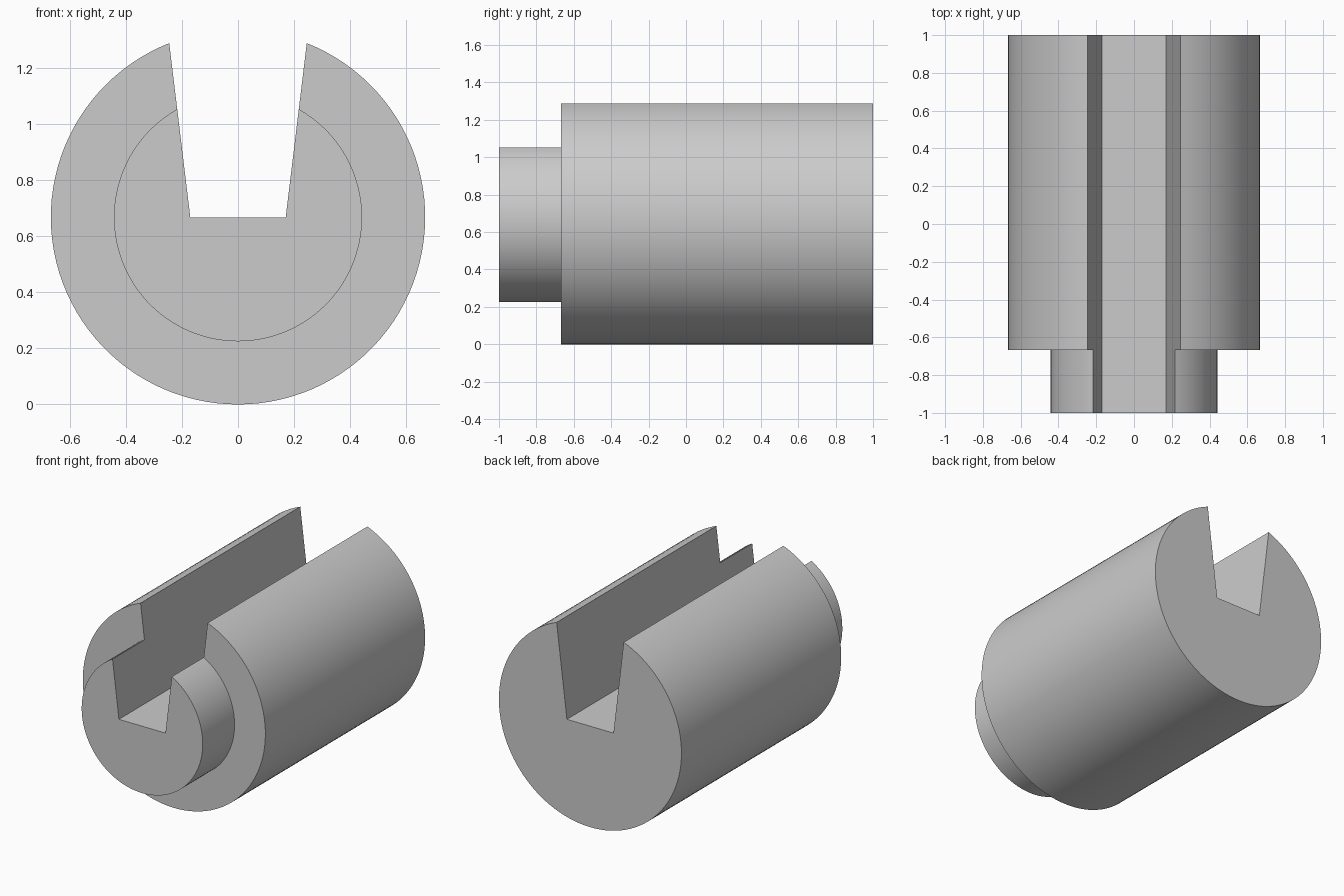
import bpy, bmesh
from math import sin, cos, tan, atan, asin, pi, sqrt

cube = bpy.data.objects.get("Cube")
if cube:
    bpy.data.objects.remove(cube, do_unlink=True)

BODY_R, NECK_R = 0.667, 0.442
AXIS_Z = BODY_R
FLOOR_HALF = 0.17      # half width of the slot floor, level with the axis
FLARE = 0.121          # outward slope of the slot walls
SEGMENTS = 96

# Plain grey material
grey = bpy.data.materials.new("plain_grey")
grey.use_nodes = True
colour = (0.6, 0.6, 0.6, 1)
grey.diffuse_color = colour
grey.node_tree.nodes["Principled BSDF"].inputs["Base Color"].default_value = colour


def arc(radius):
    """Round outline running from one slot wall, under the axis, to the other."""
    start = atan(FLARE) + asin(FLOOR_HALF / (radius * sqrt(1 + FLARE ** 2)))
    step = (2 * pi - 2 * start) / SEGMENTS
    angles = [start + i * step for i in range(SEGMENTS + 1)]
    return [(radius * sin(a), AXIS_Z + radius * cos(a)) for a in angles]


bm = bmesh.new()


def place(points, y):
    return [bm.verts.new((x, y, z)) for x, z in points]


def bridge(a, b):
    for i in range(len(a) - 1):
        bm.faces.new((a[i], a[i + 1], b[i + 1], b[i]))


# Cross-sections from front to back, each an arc plus two slot floor corners
floor = [(-FLOOR_HALF, AXIS_Z), (FLOOR_HALF, AXIS_Z)]
stations = [(-1, NECK_R), (-BODY_R, NECK_R), (-BODY_R, BODY_R), (1, BODY_R)]
arcs = [place(arc(r), y) for y, r in stations]
front_floor, step_floor, back_floor = [place(floor, y) for y in (-1, -BODY_R, 1)]

# Neck, shoulder and body skins
bridge(arcs[0], arcs[1])
bridge(arcs[1], arcs[2])
bridge(arcs[2], arcs[3])

# Slot walls and floor
for a, b, fa, fb in ((arcs[0], arcs[1], front_floor, step_floor),
                     (arcs[2], arcs[3], step_floor, back_floor)):
    bridge([a[-1]] + fa + [a[0]], [b[-1]] + fb + [b[0]])

# End caps
bm.faces.new(arcs[0] + front_floor)
bm.faces.new(arcs[3] + back_floor)
bmesh.ops.recalc_face_normals(bm, faces=bm.faces[:])

mesh = bpy.data.meshes.new("slotted_shaft")
bm.to_mesh(mesh)
bm.free()
mesh.materials.append(grey)
shaft = bpy.data.objects.new("slotted_shaft", mesh)
bpy.context.collection.objects.link(shaft)

# Smooth round sides, crisp edges
bpy.ops.object.select_all(action="DESELECT")
shaft.select_set(True)
bpy.context.view_layer.objects.active = shaft
bpy.ops.object.shade_smooth_by_angle(angle=pi / 6)
